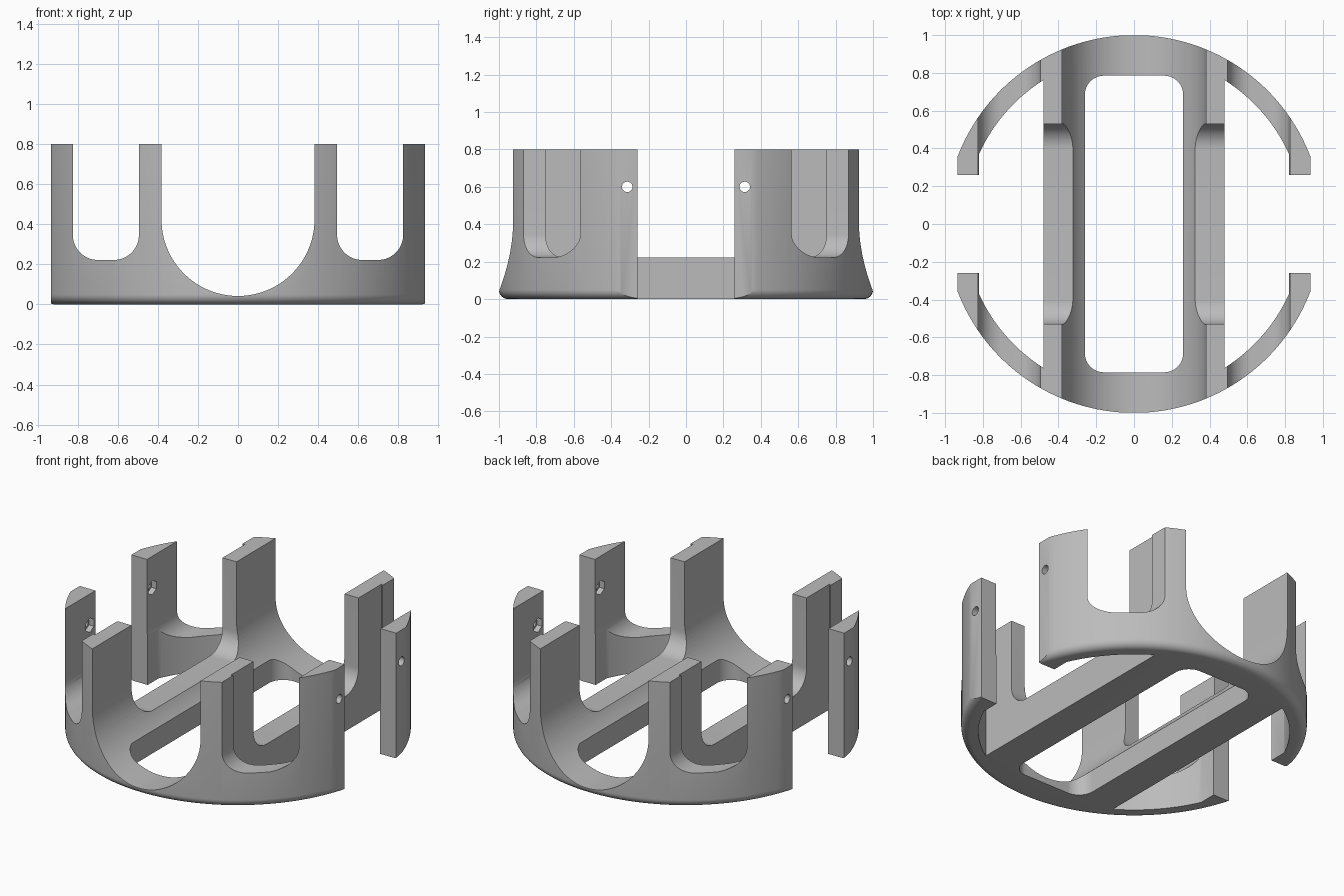
import bpy, bmesh
from math import sin, cos, pi, sqrt, atan2
from mathutils import Vector

cube = bpy.data.objects.get("Cube")
if cube:
    bpy.data.objects.remove(cube, do_unlink=True)

grey = bpy.data.materials.new("plain grey")
grey.use_nodes = True
colour = (0.5, 0.5, 0.5, 1)
grey.diffuse_color = colour
grey.node_tree.nodes["Principled BSDF"].inputs["Base Color"].default_value = colour

TOP, FLOOR, RAIL, POST, FLAT, GAP = 0.8, 0.222, 0.48, 0.82, 0.935, 0.26
INNER, HIGH = 0.9, 1.0


def arc(cx, cy, r, a, b, n=16):
    """Points on an arc, angles given in turns of pi."""
    return [(cx + r * cos(pi * (a + (b - a) * i / n)),
             cy + r * sin(pi * (a + (b - a) * i / n))) for i in range(n + 1)]


def make_object(name, bm):
    bmesh.ops.recalc_face_normals(bm, faces=bm.faces)
    mesh = bpy.data.meshes.new(name)
    bm.to_mesh(mesh)
    bm.free()
    ob = bpy.data.objects.new(name, mesh)
    bpy.context.collection.objects.link(ob)
    mesh.materials.append(grey)
    return ob


def prism(name, profile, axis, start, end):
    """Extrude a 2D profile along an axis between two positions."""
    place = {"x": lambda u, v, w: (w, u, v),
             "y": lambda u, v, w: (u, w, v),
             "z": lambda u, v, w: (u, v, w)}[axis]
    bm = bmesh.new()
    face = bm.faces.new([bm.verts.new(place(u, v, start)) for u, v in profile])
    made = bmesh.ops.extrude_face_region(bm, geom=[face])["geom"]
    bmesh.ops.translate(bm, vec=Vector(place(0, 0, end - start)),
                        verts=[g for g in made if isinstance(g, bmesh.types.BMVert)])
    return make_object(name, bm)


def u_slot(left, right, bottom, r):
    """Open-topped slot with rounded lower corners."""
    return ([(left, HIGH)] + arc(left + r, bottom + r, r, 1, 1.5)
            + arc(right - r, bottom + r, r, 1.5, 2) + [(right, HIGH)])


# Round body: a lathe profile with a rounded lower rim
rim = 0.05
bm = bmesh.new()
outline = [(0, 0)] + arc(1 - rim, rim, rim, -0.5, 0, 8) + [(1, TOP), (0, TOP)]
verts = [bm.verts.new((r, 0, z)) for r, z in outline]
edges = [bm.edges.new(pair) for pair in zip(verts, verts[1:])]
bmesh.ops.spin(bm, geom=verts + edges, cent=(0, 0, 0), axis=(0, 0, 1),
               angle=2 * pi, steps=160, use_merge=True)
bmesh.ops.remove_doubles(bm, verts=bm.verts, dist=1e-5)
bmesh.ops.dissolve_limit(bm, angle_limit=0.005, verts=bm.verts, edges=bm.edges)
body = make_object("bracket_body", bm)

cutters = []

# Round scoop running front to back, and the opening in the floor
scoop = 0.382
cutters.append(prism("scoop_cutter",
                     [(-scoop, HIGH)] + arc(0, 0.042 + scoop, scoop, 1, 2, 48) + [(scoop, HIGH)],
                     "y", -1.2, 1.2))
hx, hy, hr = GAP, 0.785, 0.1
cutters.append(prism("floor_opening_cutter",
                     arc(hx - hr, hy - hr, hr, 0, 0.5) + arc(hr - hx, hy - hr, hr, 0.5, 1)
                     + arc(hr - hx, hr - hy, hr, 1, 1.5) + arc(hx - hr, hr - hy, hr, 1.5, 2),
                     "z", -0.2, HIGH))

# Lowered middle of both rails
cutters.append(prism("rail_notch_cutter", u_slot(-0.53, 0.53, FLOOR, 0.13),
                     "x", -RAIL - 0.005, RAIL + 0.005))

for side in (1, -1):
    # Side pocket: leaves the curved wall and the end posts
    a0 = atan2(sqrt(INNER**2 - POST**2), POST) / pi
    a1 = atan2(sqrt(INNER**2 - RAIL**2), RAIL) / pi
    half = [(1.2, GAP), (POST, GAP)] + arc(0, 0, INNER, a0, a1, 32)
    plan = half + [(x, -y) for x, y in reversed(half)]
    cutters.append(prism("side_pocket_cutter", [(side * x, y) for x, y in plan],
                         "z", -0.2, HIGH))
    # Flat outer face of the posts
    cutters.append(prism("side_flat_cutter",
                         [(side * FLAT, -1.2), (side * 1.2, -1.2),
                          (side * 1.2, 1.2), (side * FLAT, 1.2)], "z", -0.2, HIGH))
    # Tall windows through the curved wall
    slot = [(side * x, z) for x, z in u_slot(0.495, 0.825, FLOOR, 0.125)]
    cutters.append(prism("window_cutter", slot, "y", -1.2, 1.2))
    # Bolt holes with hexagonal nut recesses on the inside
    for y in (-0.314, 0.314):
        cutters.append(prism("bolt_hole_cutter", arc(y, 0.6, 0.028, 0, 2, 24)[:-1],
                             "x", side * 0.7, side * 1.1))
        cutters.append(prism("nut_recess_cutter", arc(y, 0.6, 0.046, 0.5, 2.5, 6)[:-1],
                             "x", side * 0.75, side * (POST + 0.04)))

# Cut everything from the body, then drop the cutters
for cutter in cutters:
    cutter.hide_render = True
    mod = body.modifiers.new(cutter.name, "BOOLEAN")
    mod.operation, mod.solver, mod.object = "DIFFERENCE", "EXACT", cutter
bpy.context.view_layer.update()
graph = bpy.context.evaluated_depsgraph_get()
result = bpy.data.meshes.new_from_object(body.evaluated_get(graph))
body.modifiers.clear()
body.data = result
for cutter in cutters:
    bpy.data.objects.remove(cutter, do_unlink=True)

bpy.ops.object.select_all(action="DESELECT")
body.select_set(True)
bpy.context.view_layer.objects.active = body
bpy.ops.object.shade_smooth_by_angle(angle=pi / 6)
